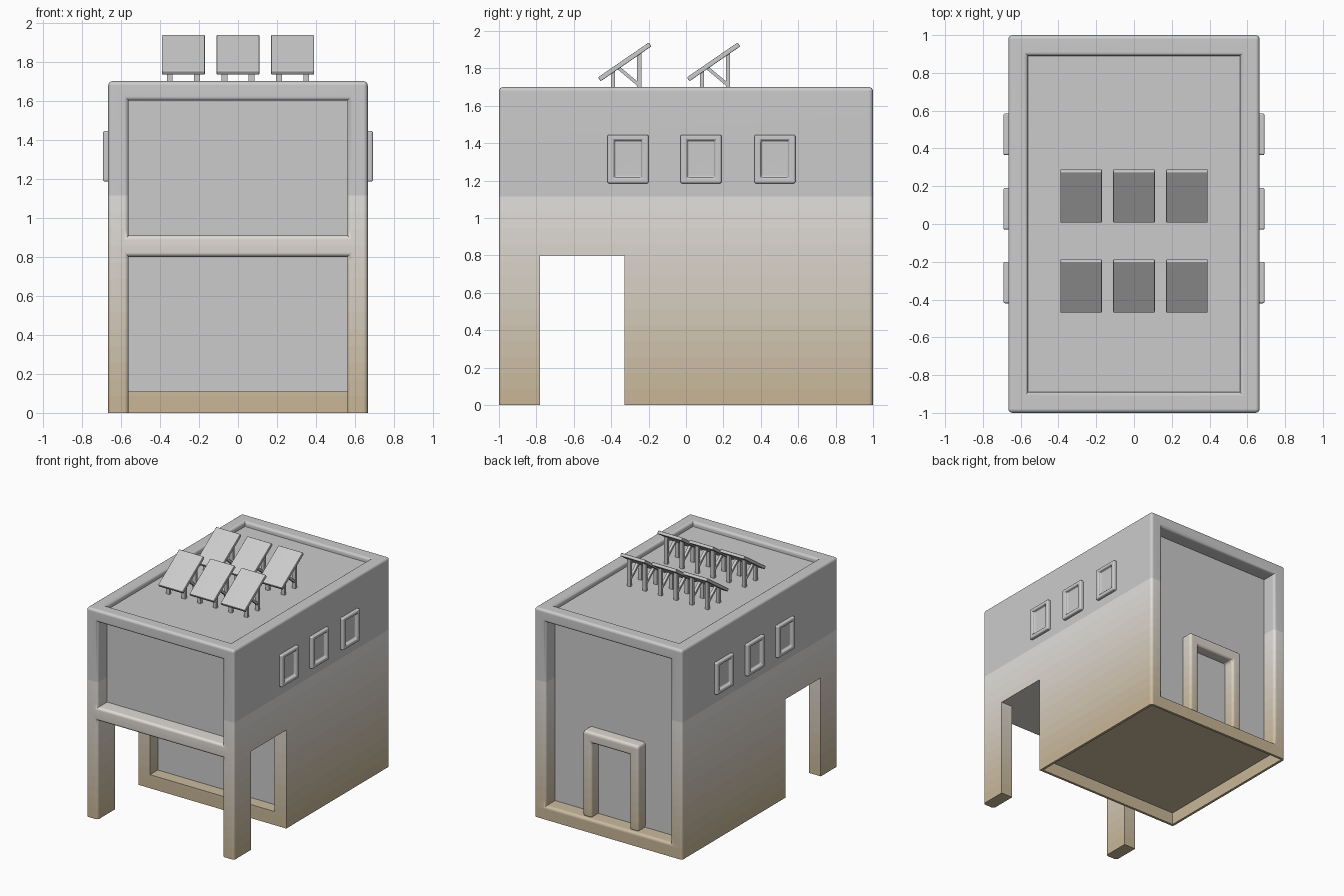
import bpy, bmesh, math
from mathutils import Vector, Matrix

if "Cube" in bpy.data.objects:
    bpy.data.objects.remove(bpy.data.objects["Cube"])


def new_obj(name, bm):
    mesh = bpy.data.meshes.new(name)
    bm.to_mesh(mesh)
    bm.free()
    ob = bpy.data.objects.new(name, mesh)
    bpy.context.collection.objects.link(ob)
    return ob


def add_box(bm, lo, hi):
    lo, hi = Vector(lo), Vector(hi)
    m = Matrix.Translation((lo + hi) / 2) @ Matrix.Diagonal((*(hi - lo), 1))
    return bmesh.ops.create_cube(bm, size=1, matrix=m)["verts"]


def box(name, lo, hi):
    bm = bmesh.new()
    add_box(bm, lo, hi)
    return new_obj(name, bm)


def cut(ob, lo, hi):
    cutter = box("cutter", lo, hi)
    cutter.hide_render = True
    mod = ob.modifiers.new("cut", "BOOLEAN")
    mod.operation, mod.solver, mod.object = "DIFFERENCE", "EXACT", cutter
    bpy.context.view_layer.objects.active = ob
    bpy.ops.object.modifier_apply(modifier=mod.name)
    bpy.data.objects.remove(cutter)


def smooth(ob):
    bpy.ops.object.select_all(action="DESELECT")
    ob.select_set(True)
    bpy.context.view_layer.objects.active = ob
    bpy.ops.object.shade_smooth_by_angle(angle=math.radians(35))
    ob.modifiers.new("normals", "WEIGHTED_NORMAL").keep_sharp = True


def bevel(ob, width):
    mod = ob.modifiers.new("bevel", "BEVEL")
    mod.width, mod.segments = width, 3
    bpy.context.view_layer.objects.active = ob
    bpy.ops.object.modifier_apply(modifier=mod.name)
    smooth(ob)


def tint(ob):
    # grey walls fade to sandy brown near the ground, in horizontal bands
    bands, top = 14, 1.2
    bm = bmesh.new()
    bm.from_mesh(ob.data)
    for i in range(1, bands):
        bmesh.ops.bisect_plane(bm, geom=bm.verts[:] + bm.edges[:] + bm.faces[:],
                               plane_co=(0, 0, top * i / bands), plane_no=(0, 0, 1))
    for f in bm.faces:
        c = f.calc_center_median()
        panel = abs(f.normal.y) > 0.9 and min(abs(c.y - y) for y in (-0.88, -0.23, 0.88)) < 0.01
        f.material_index = bands if panel else min(bands, int(c.z / top * bands))
    bm.to_mesh(ob.data)
    bm.free()
    for i in range(bands + 1):
        if i >= len(tints):
            m = bpy.data.materials.new("wall_tint")
            t = i / bands
            m.diffuse_color = [a + (0.8 - a) * t for a in (0.58, 0.47, 0.31)] + [1]
            m.use_nodes = True
            m.node_tree.nodes["Principled BSDF"].inputs["Base Color"].default_value = m.diffuse_color
            tints.append(m)
        ob.data.materials.append(tints[i])


tints = []

# Building: solid block with open porch and recessed panels
body = box("building", (-0.665, -1, 0), (0.665, 1, 1.7))
cut(body, (-2, -0.78, -1), (2, -0.33, 0.8))             # porch side openings
cut(body, (-0.56, -2, -1), (0.56, -0.33, 0.8))          # porch front opening
cut(body, (-0.56, -0.5, 0.11), (0.56, -0.23, 0.8))      # ground floor front panel
cut(body, (-0.56, -2, 0.91), (0.56, -0.88, 1.6))        # upper front panel
cut(body, (-0.56, 0.88, 0.11), (0.56, 2, 1.6))          # back panel
cut(body, (-0.56, -0.89, 1.66), (0.56, 0.89, 2))        # roof deck

# Round the convex frame edges, leaving the ground and porch side edges sharp
bm = bmesh.new()
bm.from_mesh(body.data)
bmesh.ops.remove_doubles(bm, verts=bm.verts, dist=1e-4)
bmesh.ops.dissolve_limit(bm, angle_limit=0.01, verts=bm.verts, edges=bm.edges)
rounded = []
for e in bm.edges:
    if len(e.link_faces) != 2 or e.calc_face_angle_signed(0) < 0.5:
        continue
    a, b = (v.co for v in e.verts)
    ground = max(a.z, b.z) < 0.01
    porch = max(a.z, b.z) < 0.81 and max(a.y, b.y) < 0 and min(a.y, b.y) > -0.99
    if not ground and not porch:
        rounded.append(e)
bmesh.ops.bevel(bm, geom=rounded, offset=0.022, offset_type="OFFSET", segments=4,
                profile=0.5, affect="EDGES", clamp_overlap=True)
bm.to_mesh(body.data)
bm.free()
cut(body, (-0.645, -0.31, -1), (0.645, 0.98, 0.1))      # hollow underside
tint(body)
smooth(body)

# Back door surround
outline = [(0.25, 0.1), (0.25, 0.8), (-0.25, 0.8), (-0.25, 0.1),
           (-0.17, 0.1), (-0.17, 0.71), (0.17, 0.71), (0.17, 0.1)]
bm = bmesh.new()
face = bm.faces.new([bm.verts.new((x, 0.86, z)) for x, z in outline])
ext = bmesh.ops.extrude_face_region(bm, geom=[face])["geom"]
bmesh.ops.translate(bm, verts=[v for v in ext if isinstance(v, bmesh.types.BMVert)], vec=(0, 0.11, 0))
bmesh.ops.recalc_face_normals(bm, faces=bm.faces)
door = new_obj("door_surround", bm)
bevel(door, 0.02)
tint(door)

# Side windows, three per side
for side in (-1, 1):
    for y in (-0.31, 0.08, 0.475):
        xs = sorted((side * 0.65, side * 0.692))
        win = box("window_frame", (xs[0], y - 0.11, 1.185), (xs[1], y + 0.11, 1.445))
        xs = sorted((side * 0.668, side * 0.8))
        cut(win, (xs[0], y - 0.073, 1.217), (xs[1], y + 0.073, 1.415))
        bevel(win, 0.01)

# Solar panels on stands
tilt = math.radians(34.5)
for y0 in (-0.3275, 0.1475):
    for x0 in (-0.28, 0, 0.28):
        slab = box("solar_panel", (-0.11, -0.1645, -0.0125), (0.11, 0.1645, 0.0125))
        slab.location = (x0, y0, 1.835)
        slab.rotation_euler.x = tilt
        bevel(slab, 0.005)
        bm = bmesh.new()
        for x in (x0 - 0.07, x0 + 0.07):
            # front and back posts, tops following the slope
            for dy in (-0.0625, 0.0775):
                for v in add_box(bm, (x - 0.015, y0 + dy - 0.011, 1.655), (x + 0.015, y0 + dy + 0.011, 1.8)):
                    if v.co.z > 1.7:
                        v.co.z = 1.825 + (v.co.y - y0) * math.tan(tilt)
            # diagonal brace
            p, q = Vector((x, y0 + 0.0775, 1.71)), Vector((x, y0 - 0.0325, 1.802))
            d = q - p
            m = Matrix.Translation((p + q) / 2) @ Matrix.Rotation(math.atan2(d.z, d.y), 4, "X") \
                @ Matrix.Diagonal((0.022, d.length, 0.018, 1))
            bmesh.ops.create_cube(bm, size=1, matrix=m)
        new_obj("solar_stand", bm)
